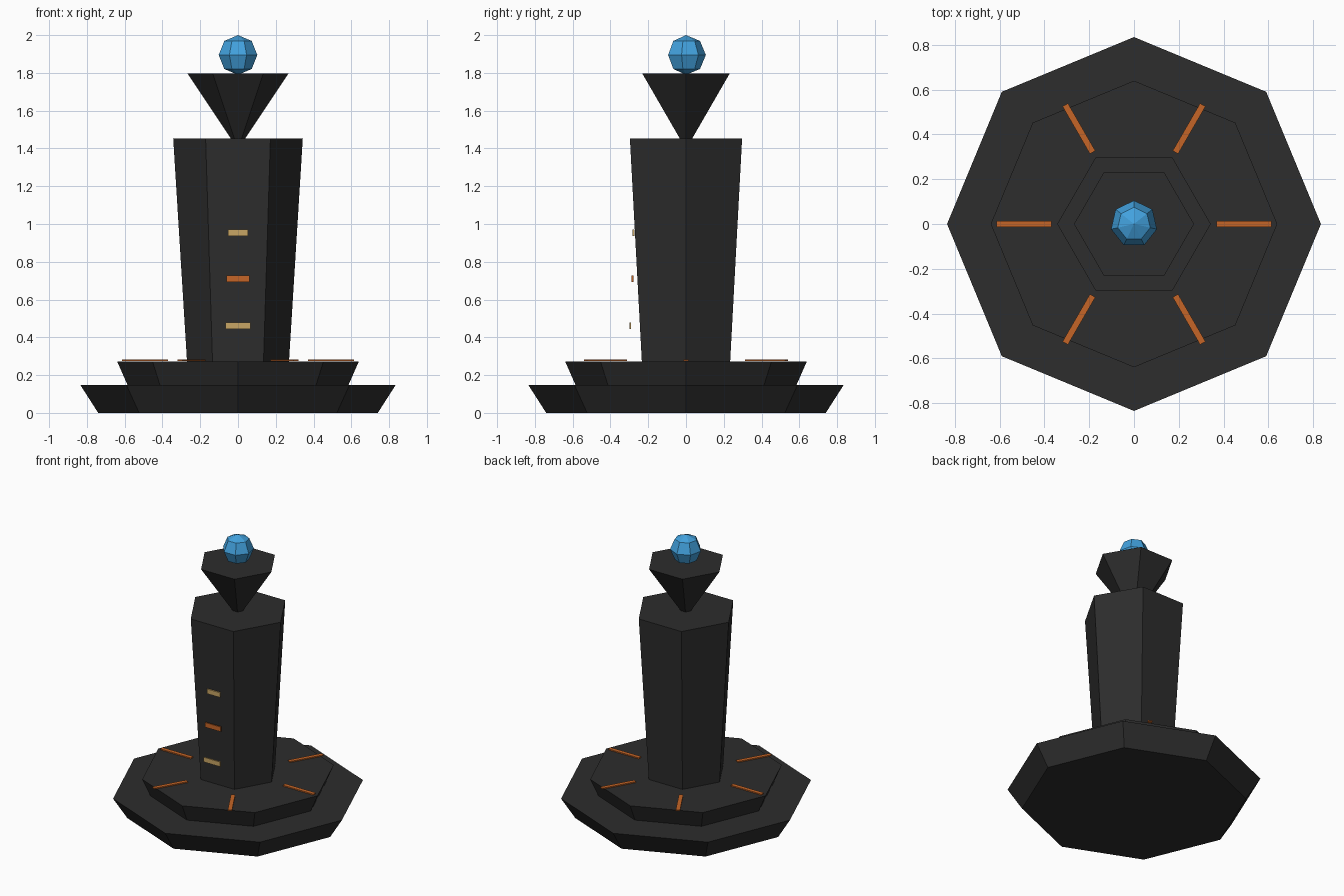
import bpy
import math
from mathutils import Matrix, Vector

cube = bpy.data.objects.get("Cube")
if cube:
    bpy.data.objects.remove(cube, do_unlink=True)


def material(name, rgb):
    mat = bpy.data.materials.new(name)
    mat.use_nodes = True
    mat.diffuse_color = (*rgb, 1)
    shader = next(n for n in mat.node_tree.nodes if n.type == 'BSDF_PRINCIPLED')
    shader.inputs["Base Color"].default_value = (*rgb, 1)
    return mat


stone = material("black stone", (0.026, 0.026, 0.026))
orange = material("glowing orange", (0.56, 0.13, 0.02))
gold = material("pale gold", (0.58, 0.38, 0.13))
blue = material("crystal blue", (0.055, 0.36, 0.73))


def finish(name, mat):
    obj = bpy.context.object
    obj.name = obj.data.name = name
    obj.data.materials.append(mat)
    return obj


def prism(name, sides, r_bottom, r_top, z0, z1, mat):
    """Tapered prism with a corner pointing along +x."""
    bpy.ops.mesh.primitive_cone_add(vertices=sides, radius1=r_bottom, radius2=r_top,
                                    depth=z1 - z0, location=(0, 0, (z0 + z1) / 2))
    obj = finish(name, mat)
    obj.data.transform(Matrix.Rotation(math.pi / 2, 4, 'Z'))
    return obj


def plate(name, size, location, angle, mat):
    bpy.ops.mesh.primitive_cube_add(size=1, location=location, rotation=(0, 0, angle))
    obj = finish(name, mat)
    obj.data.transform(Matrix.Diagonal((*size, 1)))
    return obj


# Stepped octagonal base
prism("lower_base", 8, 0.74, 0.835, 0, 0.148, stone)
prism("upper_base", 8, 0.585, 0.64, 0.148, 0.273, stone)

# Hexagonal column and flared capital
prism("column", 6, 0.27, 0.343, 0.273, 1.453, stone)
prism("capital", 6, 0.038, 0.268, 1.453, 1.798, stone)

# Faceted orb
bpy.ops.mesh.primitive_uv_sphere_add(segments=7, ring_count=4, radius=0.105,
                                     location=(0, 0, 1.895))
finish("orb", blue)

# Radial inlays on the base
for i in range(6):
    angle = i * math.pi / 3
    spot = Vector((0.492 * math.cos(angle), 0.492 * math.sin(angle), 0.279))
    plate(f"radial_inlay_{i + 1}", (0.245, 0.028, 0.008), spot, angle, orange)

# Three bars standing just off the front of the column
bars = [("lower", 0.134, -0.295, 0.461, gold),
        ("middle", 0.124, -0.284, 0.71, orange),
        ("upper", 0.104, -0.278, 0.954, gold)]
for label, width, y, z, mat in bars:
    plate(f"{label}_front_bar", (width, 0.0095, 0.034), (0, y, z), 0, mat)
